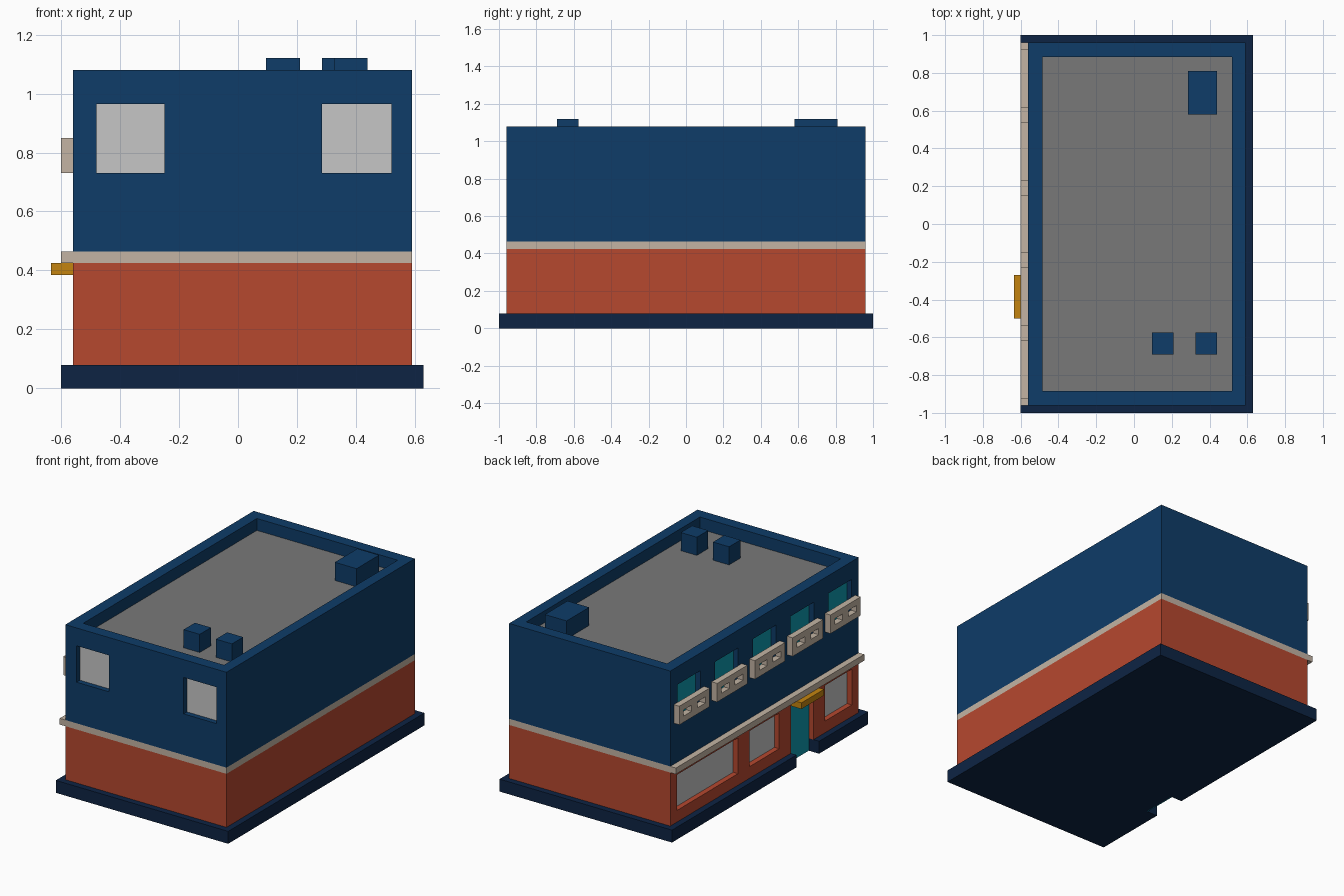
import bpy
import bmesh
from mathutils import Vector

if "Cube" in bpy.data.objects:
    bpy.data.objects.remove(bpy.data.objects["Cube"], do_unlink=True)


def material(name, r, g, b):
    """Flat material from 0-255 display values, stored as linear."""
    lin = [(c / 255 / 12.92) if c < 11 else ((c / 255 + 0.055) / 1.055) ** 2.4 for c in (r, g, b)]
    m = bpy.data.materials.new(name)
    m.use_nodes = True
    m.diffuse_color = (*lin, 1)
    m.node_tree.nodes["Principled BSDF"].inputs["Base Color"].default_value = (*lin, 1)
    return m


NAVY = material("dark navy", 13, 36, 68)
BLUE = material("wall blue", 14, 60, 104)
RED = material("brick red", 182, 72, 47)
BEIGE = material("beige stone", 195, 180, 164)
GREY = material("roof grey", 121, 121, 121)
PALE = material("pale glass", 198, 198, 198)
TEAL = material("teal glass", 14, 152, 174)
GOLD = material("gold", 196, 132, 16)


def boxes(name, ranges, mat):
    """One object made of boxes, each given as (x range, y range, z range)."""
    bm = bmesh.new()
    for r in ranges:
        lo = Vector([min(a) for a in r])
        hi = Vector([max(a) for a in r])
        for v in bmesh.ops.create_cube(bm, size=1)["verts"]:
            v.co = Vector([lo[i] if v.co[i] < 0 else hi[i] for i in range(3)])
    mesh = bpy.data.meshes.new(name)
    bm.to_mesh(mesh)
    bm.free()
    mesh.materials.append(mat)
    ob = bpy.data.objects.new(name, mesh)
    bpy.context.collection.objects.link(ob)
    return ob


def cut(ob, ranges):
    """Carve box-shaped openings out of an object."""
    cutter = boxes(ob.name + "_cutter", ranges, ob.data.materials[0])
    cutter.hide_render = True
    mod = ob.modifiers.new("openings", "BOOLEAN")
    mod.operation = "DIFFERENCE"
    mod.solver = "EXACT"
    mod.object = cutter
    bpy.context.view_layer.update()
    done = bpy.data.meshes.new_from_object(ob.evaluated_get(bpy.context.evaluated_depsgraph_get()))
    ob.modifiers.clear()
    ob.data = done
    bpy.data.objects.remove(cutter, do_unlink=True)


# Main dimensions
X0, X1, Y = -0.56, 0.59, 0.96
DEPTH, PLATE = 0.04, 0.006
BACK = X0 + DEPTH
GLASS_X = (BACK - PLATE, BACK + PLATE / 3)
FRONT_Y = -Y + DEPTH
SILL, HEAD = 0.73, 0.965
bays = [0.385 * i for i in (2, 1, 0, -1, -2)]
shop_spans = [(0.27, 0.89), (-0.15, 0.155), (-0.89, -0.615)]
front_spans = [(-0.48, -0.25), (0.285, 0.52)]
door = (-0.5, -0.27)
shop_z = (0.155, 0.385)
door_z = (0, 0.385)
side_cut = (X0 - 0.1, BACK)

# Plinth with an entrance notch
plinth = boxes("plinth", [((X0 - 0.04, X1 + 0.04), (-1, 1), (0, 0.08))], NAVY)
cut(plinth, [(side_cut, door, (-0.1, 0.2))])

# Brick ground floor with shop windows and doorway
ground = boxes("ground_floor", [((X0, X1), (-Y, Y), (0.08, 0.425))], RED)
cut(ground, [(side_cut, s, shop_z) for s in shop_spans] + [(side_cut, door, (0, 0.385))])
boxes("shop_windows", [(GLASS_X, s, shop_z) for s in shop_spans], PALE)
boxes("door", [(GLASS_X, door, door_z)], TEAL)
boxes("door_canopy", [((X0 - 0.075, X0), door, (0.385, 0.425))], GOLD)

# Stone band, standing proud on the entrance side
boxes("stone_band", [((X0 - 0.04, X1), (-Y, Y), (0.425, 0.465))], BEIGE)

# Upper floor with windows and a sunken roof
upper = boxes("upper_floor", [((X0, X1), (-Y, Y), (0.465, 1.08))], BLUE)
bay_spans = [(c - 0.1175, c + 0.1175) for c in bays]
roof_x, roof_y = (X0 + 0.075, X1 - 0.07), (-0.885, 0.885)
cut(upper, [(side_cut, s, (SILL, HEAD)) for s in bay_spans]
    + [(s, (-Y - 0.1, FRONT_Y), (SILL, HEAD)) for s in front_spans]
    + [(roof_x, roof_y, (1.0, 1.2))])
boxes("side_windows", [(GLASS_X, s, (SILL, HEAD)) for s in bay_spans], TEAL)
boxes("front_windows", [(s, (FRONT_Y - PLATE, FRONT_Y + PLATE / 3), (SILL, HEAD))
                        for s in front_spans], PALE)
boxes("roof", [(roof_x, roof_y, (0.998, 1.003))], GREY)

# Pierced balcony fronts below the side windows
for i, c in enumerate(bays):
    rail = boxes(f"balcony_{i + 1}", [((X0 - DEPTH, X0), (c - 0.154, c + 0.154), (SILL, 0.85))], BEIGE)
    cut(rail, [((X0 - 0.1, X0 + 0.1), (c + s * 0.07 - 0.04, c + s * 0.07 + 0.04), (0.77, 0.81))
               for s in (-1, 1)])

# Rooftop vents and stair housing
for i, x in enumerate((0.095, 0.325)):
    boxes(f"roof_vent_{i + 1}", [((x, x + 0.115), (-0.69, -0.575), (1.0, 1.12))], BLUE)
boxes("roof_housing", [((0.285, 0.44), (0.58, 0.81), (1.0, 1.12))], BLUE)
